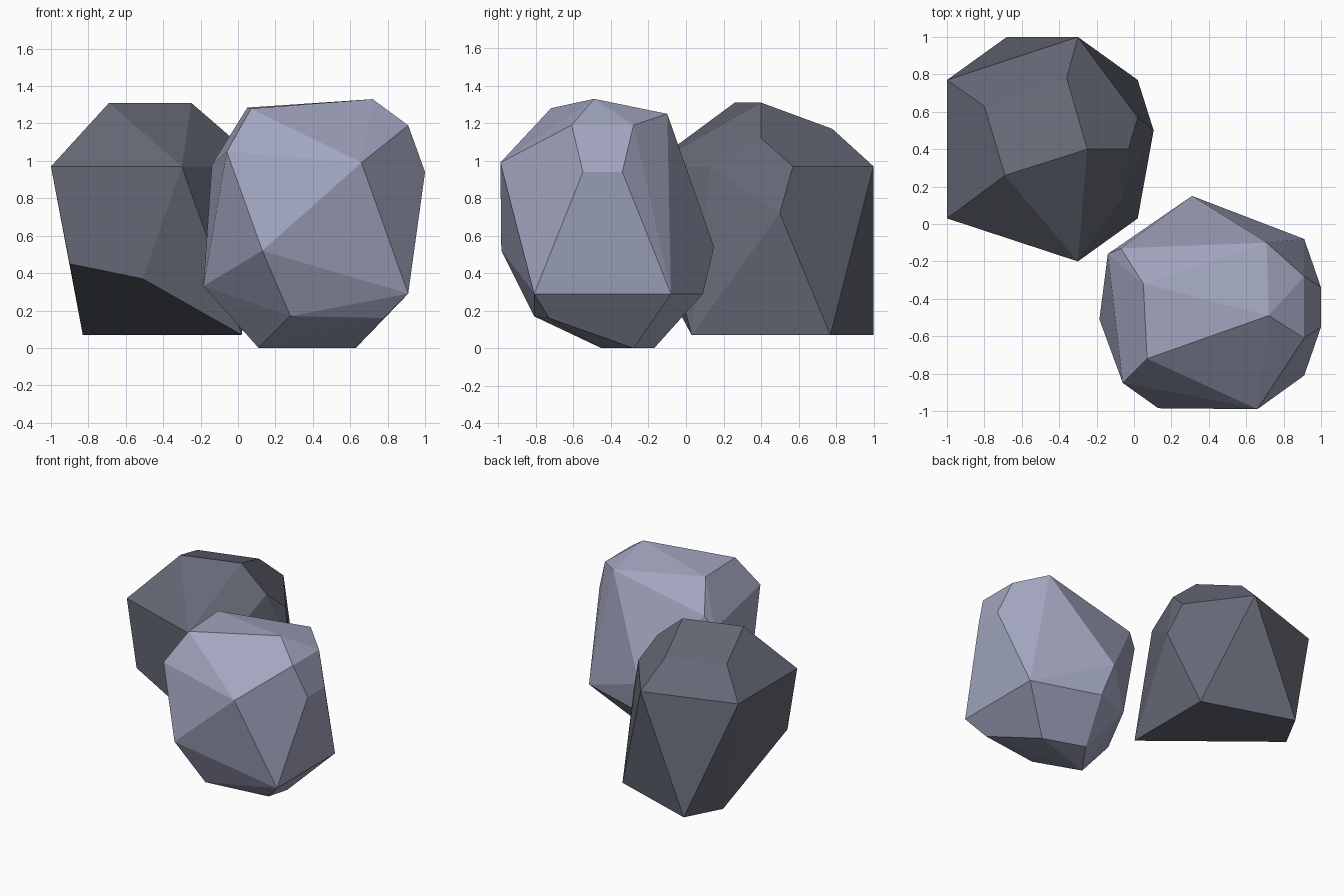
import bpy, bmesh, math

if "Cube" in bpy.data.objects:
    bpy.data.objects.remove(bpy.data.objects["Cube"])


def rock(name, corners, colour):
    """Faceted boulder: convex hull around its corner points."""
    bm = bmesh.new()
    for c in corners:
        bm.verts.new(c)
    hull = bmesh.ops.convex_hull(bm, input=bm.verts[:])
    loose = {v for v in hull["geom_interior"] if isinstance(v, bmesh.types.BMVert)}
    bmesh.ops.delete(bm, geom=list(loose), context='VERTS')
    # merge nearly flat neighbours into broad facets
    bmesh.ops.dissolve_limit(bm, angle_limit=math.radians(3),
                             verts=bm.verts[:], edges=bm.edges[:])
    bmesh.ops.recalc_face_normals(bm, faces=bm.faces[:])
    mesh = bpy.data.meshes.new(name)
    bm.to_mesh(mesh)
    bm.free()
    mat = bpy.data.materials.new(name + "_stone")
    mat.diffuse_color = (*colour, 1)
    mat.use_nodes = True
    mat.node_tree.nodes["Principled BSDF"].inputs["Base Color"].default_value = mat.diffuse_color
    mesh.materials.append(mat)
    obj = bpy.data.objects.new(name, mesh)
    bpy.context.collection.objects.link(obj)
    return obj


# pale boulder, front right: base, waist, shoulder, crown
pale = [
    (.11, -.45, 0), (.63, -.28, 0), (.31, -.17, 0),
    (.28, -.81, .17), (.78, -.73, .16),
    (.91, -.81, .29), (.91, -.08, .29), (.38, .09, .29), (.09, -.01, .30), (-.185, -.51, .33),
    (.13, -.985, .52), (.31, .15, .54),
    (1, -.34, .94), (1, -.55, .94), (.66, -.99, .99), (-.14, -.16, .98),
    (-.06, -.85, 1.05), (-.07, -.13, 1.08),
    (.91, -.28, 1.19), (.91, -.61, 1.19),
    (.71, -.10, 1.25), (.05, -.32, 1.285), (.07, -.72, 1.28), (.72, -.49, 1.33),
]

# dark boulder, back left: base, waist, shoulder, crown
dark = [
    (-.83, .72, .07), (-.68, 1, .07), (.02, .77, .07), (.02, .03, .07),
    (-.51, -.13, .37), (-.90, .01, .45), (.105, .50, .72),
    (-1, .03, .97), (-1, .77, .97), (-.30, 1, .97), (-.30, -.20, .97),
    (.02, .57, .97), (-.06, .13, .97),
    (-.03, .40, 1.12), (-.36, .78, 1.17), (-.80, .63, 1.18),
    (-.69, .26, 1.31), (-.25, .40, 1.31),
]

rock("pale_boulder", pale, (.36, .38, .52))
rock("dark_boulder", dark, (.13, .14, .18))
